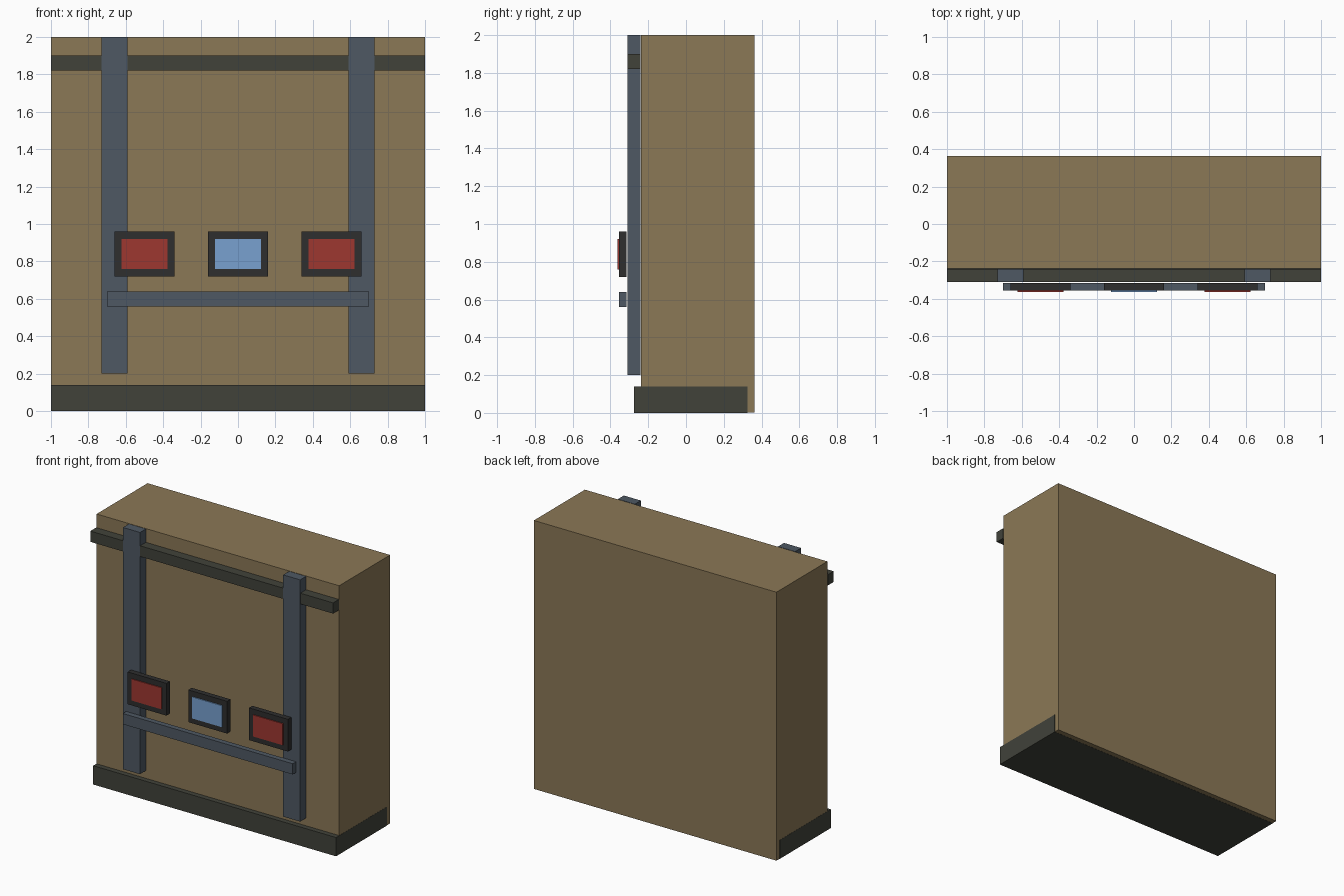
import bpy

if "Cube" in bpy.data.objects:
    bpy.data.objects.remove(bpy.data.objects["Cube"])


def material(name, r, g, b):
    """Flat colour from 0-255 sRGB values."""
    def lin(c):
        c /= 255
        return c / 12.92 if c <= 0.04045 else ((c + 0.055) / 1.055) ** 2.4
    m = bpy.data.materials.new(name)
    m.diffuse_color = (lin(r), lin(g), lin(b), 1)
    m.use_nodes = True
    m.node_tree.nodes["Principled BSDF"].inputs["Base Color"].default_value = m.diffuse_color
    return m


tan = material("tan_panel", 139, 120, 86)
dark = material("dark_trim", 65, 66, 58)
slate = material("slate_metal", 78, 88, 99)
black = material("black_frame", 46, 46, 46)
red = material("red_lens", 158, 55, 48)
blue = material("blue_screen", 120, 161, 208)


def box(name, mat, x, y, z):
    """Box spanning the given (min, max) ranges."""
    spans = (x, y, z)
    bpy.ops.mesh.primitive_cube_add(size=1, location=[(a + b) / 2 for a, b in spans])
    ob = bpy.context.object
    ob.name = name
    ob.scale = [b - a for a, b in spans]
    bpy.ops.object.transform_apply(location=False, rotation=False, scale=True)
    ob.data.materials.append(mat)
    return ob


# Main wall block and the plinth wrapped around its foot
box("wall_block", tan, (-0.999, 0.999), (-0.237, 0.363), (0.001, 2.0))
box("plinth", dark, (-1, 1), (-0.275, 0.325), (0, 0.14))

# Horizontal rail near the top, a hair behind the post fronts
box("top_rail", dark, (-1, 1), (-0.309, -0.241), (1.82, 1.90))

# Two vertical posts
for side, cx in (("left", -0.66), ("right", 0.66)):
    box(side + "_post", slate, (cx - 0.07, cx + 0.07), (-0.311, -0.241), (0.2, 2.0))

# Handrail bar in front of the posts
box("cross_bar", slate, (-0.7, 0.7), (-0.356, -0.316), (0.56, 0.64))

# Three framed panels: red, blue, red
for side, cx, mat in (("left", -0.5, red), ("centre", 0, blue), ("right", 0.5, red)):
    box(side + "_frame", black, (cx - 0.16, cx + 0.16), (-0.356, -0.316), (0.72, 0.96))
    box(side + "_lens", mat, (cx - 0.123, cx + 0.123), (-0.3635, -0.355), (0.76, 0.92))
